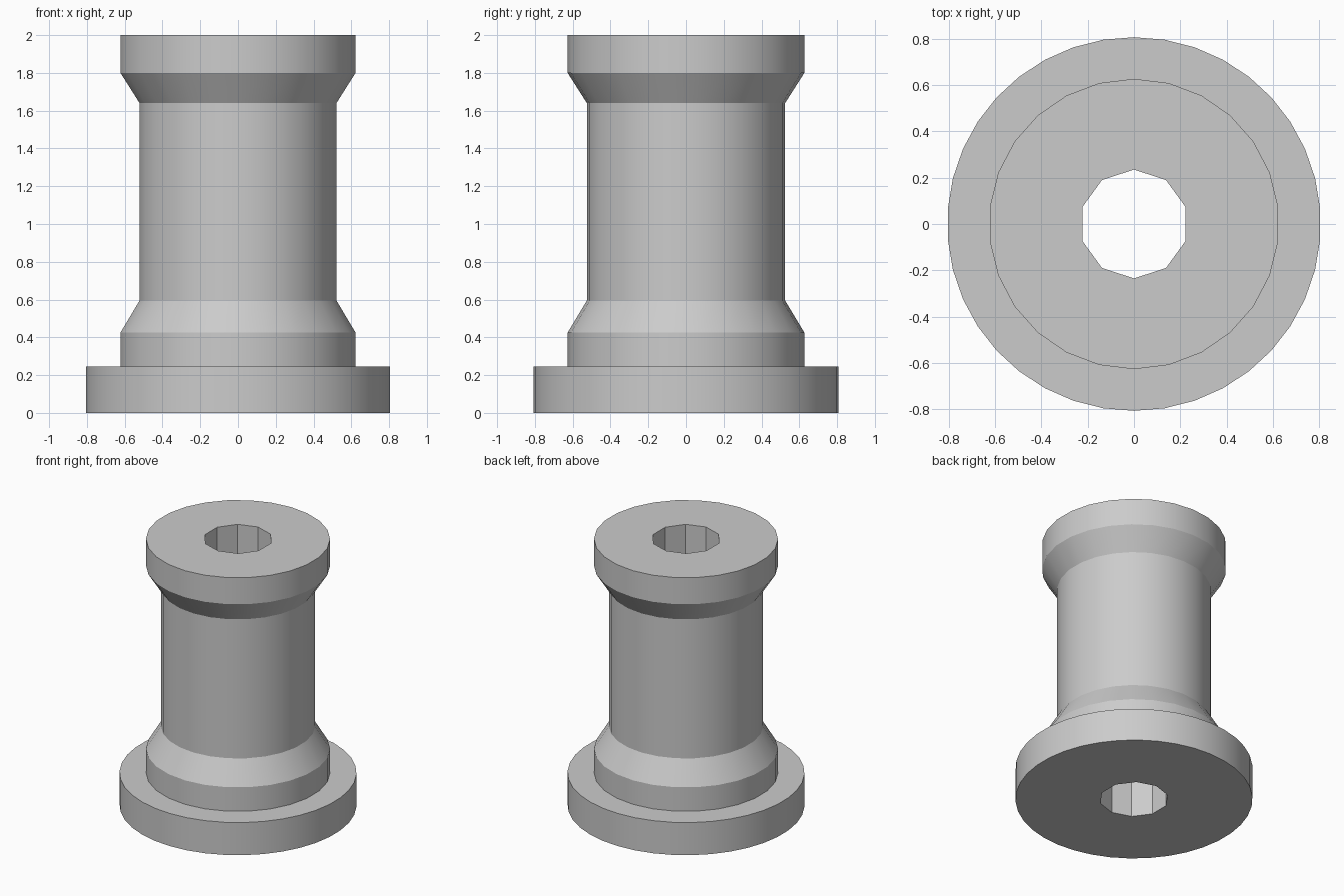
import bpy, bmesh, math

cube = bpy.data.objects.get("Cube")
if cube:
    bpy.data.objects.remove(cube, do_unlink=True)

# Single grey material
grey = bpy.data.materials.new("plain_grey")
grey.use_nodes = True
colour = (0.6, 0.6, 0.6, 1.0)
grey.diffuse_color = colour
grey.node_tree.nodes["Principled BSDF"].inputs["Base Color"].default_value = colour

bm = bmesh.new()


def ring(sides, radius, z):
    """Closed loop of edges with a vertex on the +y axis."""
    verts = []
    for i in range(sides):
        a = math.pi / 2 + 2 * math.pi * i / sides
        verts.append(bm.verts.new((radius * math.cos(a), radius * math.sin(a), z)))
    edges = [bm.edges.new((verts[i - 1], verts[i])) for i in range(sides)]
    return verts, edges


def wall(sides, profile):
    """Turned wall through (radius, z) points; returns its end edge loops."""
    rings = [ring(sides, r, z) for r, z in profile]
    for (low, _), (high, _) in zip(rings, rings[1:]):
        for i in range(sides):
            bm.faces.new((low[i - 1], low[i], high[i], high[i - 1]))
    return rings[0][1], rings[-1][1]


def annulus(outer, inner):
    """Flat face between two concentric loops."""
    bmesh.ops.triangle_fill(bm, use_beauty=True, edges=outer + inner)


# Base flange, waisted body and ten-sided bore
flange_low, flange_high = wall(38, [(0.807, 0), (0.807, 0.245)])
body_low, body_high = wall(26, [(0.627, 0.245), (0.627, 0.425), (0.525, 0.595),
                                (0.525, 1.64), (0.627, 1.8), (0.627, 2)])
bore_low, bore_high = wall(10, [(0.235, 0), (0.235, 2)])

# Underside, flange shoulder and top rim
annulus(flange_low, bore_low)
annulus(flange_high, body_low)
annulus(body_high, bore_high)
bmesh.ops.recalc_face_normals(bm, faces=bm.faces[:])

mesh = bpy.data.meshes.new("flanged_spool")
bm.to_mesh(mesh)
bm.free()
mesh.materials.append(grey)
spool = bpy.data.objects.new("flanged_spool", mesh)
bpy.context.collection.objects.link(spool)

# Smooth round walls, crisp rims and bore facets
bpy.ops.object.select_all(action="DESELECT")
spool.select_set(True)
bpy.context.view_layer.objects.active = spool
bpy.ops.object.shade_smooth_by_angle(angle=math.radians(25))
